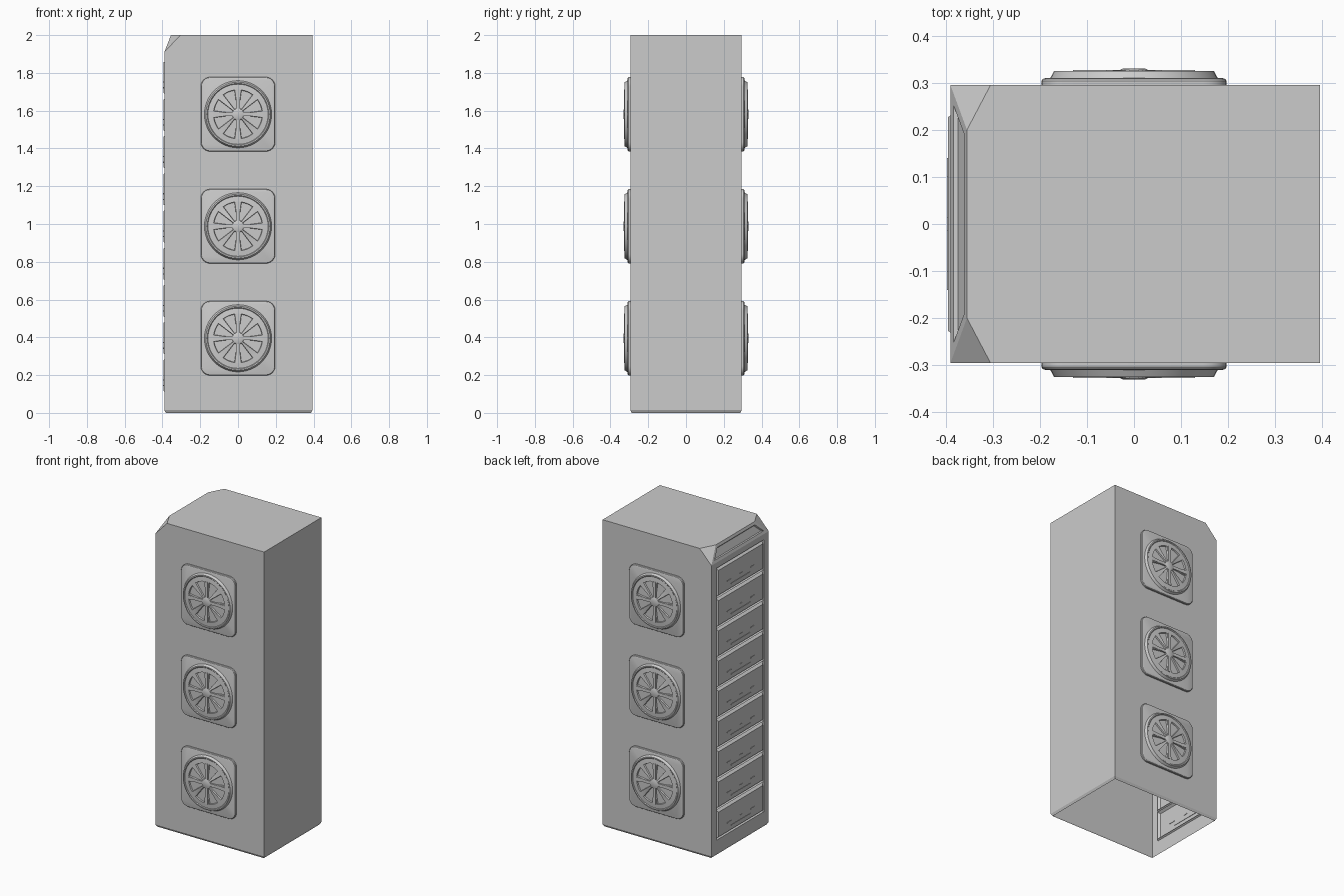
import bpy, bmesh, math
from mathutils import Vector, Matrix

if "Cube" in bpy.data.objects:
    bpy.data.objects.remove(bpy.data.objects["Cube"])

X0, X1, Y, TOP = -0.39, 0.395, 0.295, 2.0


def finish(bm, name, smooth=None):
    me = bpy.data.meshes.new(name)
    bm.to_mesh(me)
    bm.free()
    ob = bpy.data.objects.new(name, me)
    bpy.context.collection.objects.link(ob)
    if smooth:
        bpy.context.view_layer.objects.active = ob
        ob.select_set(True)
        bpy.ops.object.shade_smooth_by_angle(angle=math.radians(smooth))
        ob.select_set(False)
    return ob


def outward(bm, pts):
    f = bm.faces.new([bm.verts.new(p) for p in pts])
    f.normal_update()
    if f.normal.dot(f.calc_center_median() - Vector((0, 0, 1))) < 0:
        f.normal_flip()
    return f


def inset(bm, faces, thickness, depth):
    bmesh.ops.inset_individual(bm, faces=faces, thickness=thickness,
                               depth=depth, use_even_offset=True)


# Cabinet shell, open underneath, cut corners at the drawer side
bm = bmesh.new()
B, C = 0.015, 0.008
outward(bm, [(X1, -Y, B), (X1, Y, B), (X1, Y, TOP), (X1, -Y, TOP)])
outward(bm, [(-0.305, -Y, TOP), (X1, -Y, TOP), (X1, Y, TOP),
             (-0.305, Y, TOP), (-0.355, 0.2, TOP), (-0.355, -0.2, TOP)])
for s in (-1, 1):
    outward(bm, [(X0, s * Y, B), (X1, s * Y, B), (X1, s * Y, TOP),
                 (-0.305, s * Y, TOP), (X0, s * Y, 1.91)])
    outward(bm, [(X0, s * Y, 1.91), (-0.305, s * Y, TOP), (-0.355, s * 0.2, TOP)])

# Rolled bottom edge
low = [(X0 + C, -Y + C, 0), (X1 - C, -Y + C, 0), (X1 - C, Y - C, 0), (X0 + C, Y - C, 0)]
high = [(X0, -Y, B), (X1, -Y, B), (X1, Y, B), (X0, Y, B)]
for i in range(4):
    j = (i + 1) % 4
    outward(bm, [low[i], low[j], high[j], high[i]])

# Sloped panel above the drawers
slope = outward(bm, [(X0, -Y, 1.91), (X0, Y, 1.91), (-0.355, 0.2, TOP), (-0.355, -0.2, TOP)])
inset(bm, [slope], 0.018, 0)
inset(bm, [slope], 0.005, -0.008)

# Drawer wall: frame cells plus nine drawer fronts
D, PITCH = 0.245, 0.197
zs = [0.1 + PITCH * i for i in range(10)]


def cell(y0, y1, z0, z1):
    return outward(bm, [(X0, y0, z0), (X0, y1, z0), (X0, y1, z1), (X0, y0, z1)])


cell(-Y, Y, B, zs[0])
cell(-Y, Y, zs[-1], 1.91)
cell(-Y, -D, zs[0], zs[-1])
cell(D, Y, zs[0], zs[-1])
drawers = [cell(-D, D, a, b) for a, b in zip(zs, zs[1:])]
inset(bm, drawers, 0.006, -0.01)
inset(bm, drawers, 0.012, 0.015)
bmesh.ops.remove_doubles(bm, verts=bm.verts, dist=1e-5)
finish(bm, "cabinet_shell")

# Slim handle and small indicator bars on each drawer
bm = bmesh.new()
for z in zs[:-1]:
    for y, w, dz in ((0, 0.20, 0.045), (-0.12, 0.04, 0.075), (0.0, 0.03, 0.075), (0.12, 0.04, 0.075)):
        m = Matrix.Translation((-0.395, y, z + dz)) @ Matrix.Diagonal((0.005, w, 0.006, 1))
        bmesh.ops.create_cube(bm, size=1, matrix=m)
finish(bm, "drawer_handles")


def loft(bm, rings):
    vs = [[bm.verts.new(p) for p in r] for r in rings]
    n = len(vs[0])
    return [[bm.faces.new((a[i], a[(i + 1) % n], b[(i + 1) % n], b[i]))
             for i in range(n)] for a, b in zip(vs, vs[1:])], vs[-1]


def rounded_square(h, r, z):
    pts = []
    for q in range(4):
        a0 = q * math.pi / 2
        cx = (h - r) * (1 if q in (0, 3) else -1)
        cy = (h - r) * (1 if q in (0, 1) else -1)
        for k in range(7):
            a = a0 + k * math.pi / 12
            pts.append((cx + r * math.cos(a), cy + r * math.sin(a), z))
    return pts


def circle(r, z, n=48):
    return [(r * math.cos(2 * math.pi * i / n), r * math.sin(2 * math.pi * i / n), z)
            for i in range(n)]


def fan(name, mat):
    bm = bmesh.new()
    # rounded mounting plate
    _, cap = loft(bm, [rounded_square(0.197, 0.05, 0), rounded_square(0.197, 0.05, 0.009),
                       rounded_square(0.194, 0.047, 0.013), rounded_square(0.188, 0.041, 0.015)])
    bm.faces.new(cap)
    # ring and shallow domed grille
    profile = [(0.178, 0.015), (0.17, 0.03), (0.163, 0.03), (0.159, 0.026),
               (0.13, 0.029), (0.03, 0.032), (0.024, 0.035)]
    bands, cap = loft(bm, [circle(r, z) for r, z in profile])
    bm.faces.new(cap)
    # eight sunken wedge vents
    vents = [f for i, f in enumerate(bands[4]) if i % 6 not in (0, 5)]
    bm.normal_update()
    bmesh.ops.inset_region(bm, faces=vents, thickness=0.002, depth=-0.009, use_even_offset=True)
    # crossed bars
    for sx, sy in ((0.26, 0.02), (0.02, 0.26)):
        m = Matrix.Translation((0, 0, 0.027)) @ Matrix.Diagonal((sx, sy, 0.01, 1))
        bmesh.ops.create_cube(bm, size=1, matrix=m)
    bm.transform(mat)
    finish(bm, name, 30)


# Three fans on each broad side
for side, label in ((-1, "front"), (1, "back")):
    for i in range(3):
        rot = Matrix.Rotation(-side * math.pi / 2, 4, 'X')
        fan(f"{label}_fan_{i + 1}", Matrix.Translation((0, side * Y, 0.395 + 0.593 * i)) @ rot)
